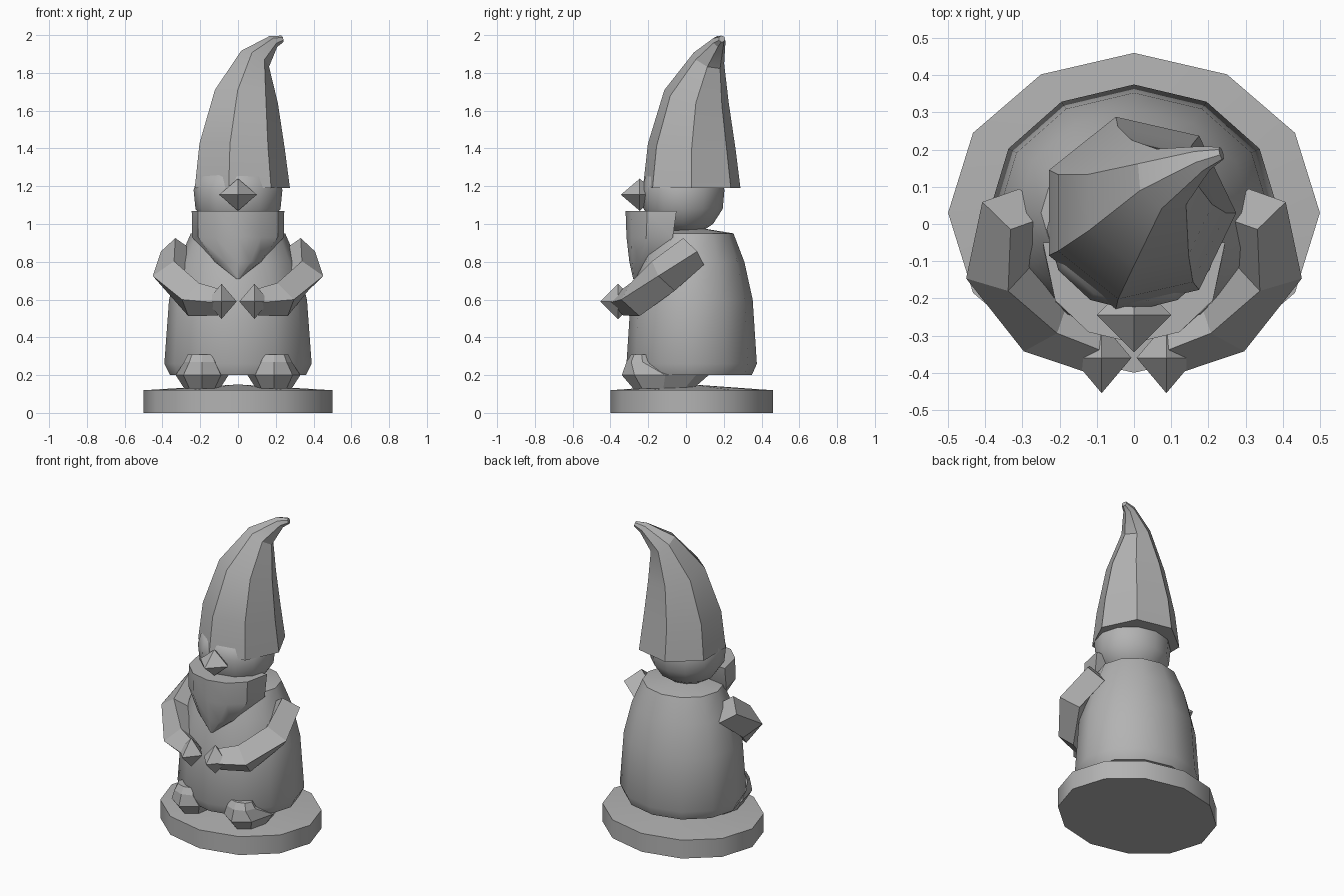
import bpy, bmesh, math
from mathutils import Vector

cube = bpy.data.objects.get("Cube")
if cube:
    bpy.data.objects.remove(cube, do_unlink=True)

grey = bpy.data.materials.new("plain grey")
grey.use_nodes = True
GREY = (0.45, 0.45, 0.45, 1)
grey.diffuse_color = GREY
bsdf = next(n for n in grey.node_tree.nodes if n.type == "BSDF_PRINCIPLED")
bsdf.inputs["Base Color"].default_value = GREY


def finish(name, bm, angle):
    """Turn a bmesh into a shaded, coloured object."""
    bmesh.ops.recalc_face_normals(bm, faces=bm.faces)
    mesh = bpy.data.meshes.new(name)
    bm.to_mesh(mesh)
    bm.free()
    mesh.materials.append(grey)
    obj = bpy.data.objects.new(name, mesh)
    bpy.context.collection.objects.link(obj)
    bpy.ops.object.select_all(action="DESELECT")
    obj.select_set(True)
    bpy.context.view_layer.objects.active = obj
    if angle:
        bpy.ops.object.shade_smooth_by_angle(angle=math.radians(angle))
    return obj


def loft(name, rings, angle=0):
    """Skin a list of equal-length point rings and cap both ends."""
    bm = bmesh.new()
    loops = [[bm.verts.new(p) for p in ring] for ring in rings]
    n = len(loops[0])
    for a, b in zip(loops, loops[1:]):
        for i in range(n):
            j = (i + 1) % n
            bm.faces.new((a[i], a[j], b[j], b[i]))
    bm.faces.new(loops[0])
    bm.faces.new(loops[-1])
    bmesh.ops.remove_doubles(bm, verts=bm.verts, dist=0.0005)
    return finish(name, bm, angle)


def ellipse(x, y, z, rx, ry, n):
    turn = [math.tau * i / n for i in range(n)]
    return [Vector((x + rx * math.cos(t), y + ry * math.sin(t), z)) for t in turn]


def lathe(name, profile, y, squash, n, angle):
    return loft(name, [ellipse(0, y, z, r, r * squash, n) for r, z in profile], angle)


def tangents(points):
    last = len(points) - 1
    return [(points[min(i + 1, last)] - points[max(i - 1, 0)]).normalized()
            for i in range(last + 1)]


def gem(name, centre, size):
    """Eight-sided pointed stone shape."""
    bm = bmesh.new()
    bmesh.ops.create_cone(bm, segments=4, radius1=1, radius2=0, depth=1)
    bmesh.ops.translate(bm, verts=bm.verts, vec=(0, 0, 0.5))
    bmesh.ops.delete(bm, geom=[f for f in bm.faces if len(f.verts) == 4],
                     context="FACES")
    ring = [v for v in bm.verts if v.co.z < 0.5]
    for v in ring:
        t = math.tau * round(4 * math.atan2(v.co.y, v.co.x) / math.tau) / 4
        v.co = (math.cos(t), math.sin(t), 0)
    ring.sort(key=lambda v: math.atan2(v.co.y, v.co.x))
    bottom = bm.verts.new((0, 0, -1))
    for i in range(4):
        bm.faces.new((ring[i], bottom, ring[(i + 1) % 4]))
    bmesh.ops.scale(bm, verts=bm.verts, vec=size)
    bmesh.ops.translate(bm, verts=bm.verts, vec=centre)
    return finish(name, bm, 0)


# Plinth with a slightly domed top
lathe("plinth", [(0.5, 0), (0.5, 0.12), (0.01, 0.15)], 0.03, 0.86, 12, 35)

# Robe and head
lathe("body", [(0.36, 0.2), (0.39, 0.26), (0.365, 0.6), (0.315, 0.8),
               (0.25, 0.95), (0.08, 0.975)], 0.03, 0.885, 12, 40)
lathe("head", [(0.09, 0.95), (0.17, 1.0), (0.225, 1.08), (0.235, 1.18),
               (0.215, 1.25), (0.1, 1.33)], -0.015, 0.93, 12, 40)

# Curved pointed hat, rings tilted along the path
hat_path = [Vector(p) for p in ((0.01, 0.03, 1.19), (0.01, 0.03, 1.41),
                                (0.035, 0.055, 1.67), (0.085, 0.12, 1.87),
                                (0.185, 0.175, 1.965), (0.235, 0.19, 1.98))]
hat_tangents = tangents(hat_path)
hat_tangents[0] = Vector((0, 0, 1))
hat_rings = []
for p, t, r in zip(hat_path, hat_tangents, (0.265, 0.238, 0.178, 0.088, 0.036, 0.018)):
    q = Vector((0, 0, 1)).rotation_difference(t)
    hat_rings.append([p + q @ v for v in ellipse(0, 0, 0, r, r, 7)])
loft("hat", hat_rings, 25)

# Beard: half-round shell tapering to a point
beard = []
for half, back, front, z in ((0.245, -0.05, -0.32, 1.07), (0.243, -0.07, -0.315, 0.93),
                             (0.135, -0.17, -0.3, 0.8), (0.01, -0.25, -0.28, 0.71)):
    beard.append([Vector((-half * math.cos(math.pi * i / 6),
                          back + (front - back) * math.sin(math.pi * i / 6) ** 0.8, z))
                  for i in range(7)])
loft("beard", beard, 35)
gem("nose", (0, -0.245, 1.155), (0.1, 0.1, 0.085))

# Limbs on both sides
for side, word in ((1, "left"), (-1, "right")):
    gem(word + "_hand", (side * 0.087, -0.36, 0.59), (0.08, 0.095, 0.093))

    path = [Vector((side * x, y, z)) for x, y, z in
            ((0.32, 0.04, 0.855), (0.355, -0.12, 0.725),
             (0.235, -0.27, 0.6), (0.1, -0.335, 0.585))]
    sections = []
    for p, t, r in zip(path, tangents(path), (0.09, 0.1, 0.095, 0.07)):
        across = t.cross(Vector((0, 0, 1))).normalized()
        up = across.cross(t)
        sections.append([p + r * d for d in (up, across, -up, -across)])
    loft(word + "_arm", sections)

    foot = [ellipse(side * 0.19, y, z, rx, ry, 8) for y, z, rx, ry in
            ((-0.12, 0.13, 0.095, 0.16), (-0.11, 0.2, 0.14, 0.23),
             (-0.23, 0.27, 0.095, 0.085), (-0.235, 0.31, 0.075, 0.055))]
    loft(word + "_foot", foot)
